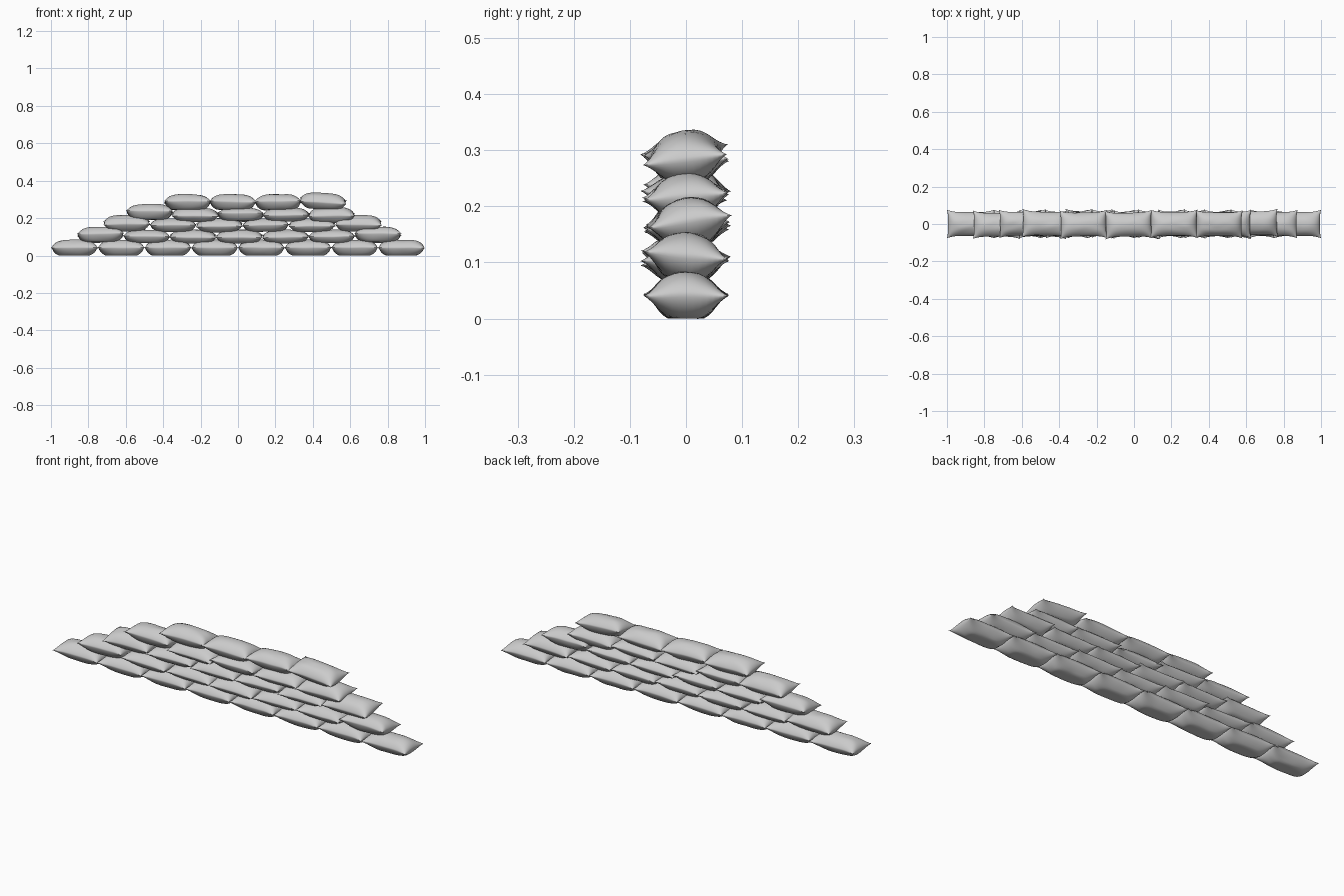
import bpy, bmesh, math, random
from mathutils import noise, Vector

if "Cube" in bpy.data.objects:
    bpy.data.objects.remove(bpy.data.objects["Cube"])

random.seed(7)
NU, NV = 28, 18


def bag_point(u, v, side, height, seed):
    """Pillow surface: flared corners, pinched seam, flattened underside."""
    x = 0.126 * u * (1 - 0.045 * (1 - v ** 4))
    y = 0.076 * v * (1 - 0.17 * (1 - u ** 4))
    puff = max(0, 1 - abs(u) ** 3.6) ** 0.6 * max(0, 1 - abs(v) ** 2.2) ** 0.75
    # soft cloth folds, fading out at the seam
    fold = noise.noise(Vector((u * 1.6 + seed, v * 2.2, side * 3.0)))
    puff *= 1 + 0.07 * fold
    if side > 0:
        z = 0.042 * height * puff
    else:
        z = -min(0.050 * height * puff, 0.042 * height)
    # seam waviness and corner droop
    z += 0.004 * noise.noise(Vector((u * 1.5, v * 1.5, seed))) * (u * u + v * v) / 2
    return x, y, z


def sandbag(name, loc, tilt_x, tilt_y, yaw, height):
    bm = bmesh.new()
    seed = random.uniform(0, 50)
    # denser sampling near the seam
    us = [math.sin(math.pi / 2 * (2 * i / NU - 1)) for i in range(NU + 1)]
    vs = [math.sin(math.pi / 2 * (2 * j / NV - 1)) for j in range(NV + 1)]
    for side in (1, -1):
        g = [[bm.verts.new(bag_point(u, v, side, height, seed)) for v in vs] for u in us]
        for i in range(NU):
            for j in range(NV):
                q = [g[i][j], g[i + 1][j], g[i + 1][j + 1], g[i][j + 1]]
                bm.faces.new(q if side > 0 else q[::-1])
    bmesh.ops.remove_doubles(bm, verts=bm.verts, dist=0.00005)
    for f in bm.faces:
        f.smooth = True
    for e in bm.edges:
        if len(e.link_faces) == 2 and e.calc_face_angle(0) > math.radians(45):
            e.smooth = False
    me = bpy.data.meshes.new(name)
    bm.to_mesh(me)
    bm.free()
    ob = bpy.data.objects.new(name, me)
    ob.location = loc
    ob.rotation_euler = [math.radians(a) for a in (tilt_x, tilt_y, yaw)]
    bpy.context.collection.objects.link(ob)


# courses: first bag x, last bag x, number of bags, seam height, interior seam height,
# (left, right) sideways tilt
courses = [
    (-0.874, 0.874, 8, 0.042, 0.042, (0, 0)),
    (-0.735, 0.748, 7, 0.112, 0.102, (-5, -6)),
    (-0.595, 0.643, 6, 0.174, 0.163, (6, 9)),
    (-0.472, 0.500, 5, 0.233, 0.219, (-5, 5)),
    (-0.270, 0.455, 4, 0.286, 0.286, (-4, 8)),
]
for r, (x0, x1, n, z_end, z_mid, tilts) in enumerate(courses):
    for k in range(n):
        x = x0 + (x1 - x0) * k / (n - 1)
        end = k in (0, n - 1)
        z, height = (z_end, 1.0) if end or r == 4 else (z_mid, 0.85)
        if r == 0:
            height, tx, ty, yaw, y = 1.0, 0, 0, 0, 0
        else:
            tx = tilts[0] if k == 0 else tilts[1] if end else random.uniform(-7, 7)
            ty = random.uniform(-1, 1)
            yaw = random.uniform(-1.5, 1.5)
            y = random.uniform(-0.005, 0.005)
        if r == 3 and k == n - 1:
            z = 0.217
        if r == 4 and k == n - 1:
            z, ty = 0.292, 4
        sandbag(f"sandbag_row{r + 1}_{k + 1}", (x, y, z), tx, ty, yaw, height)
